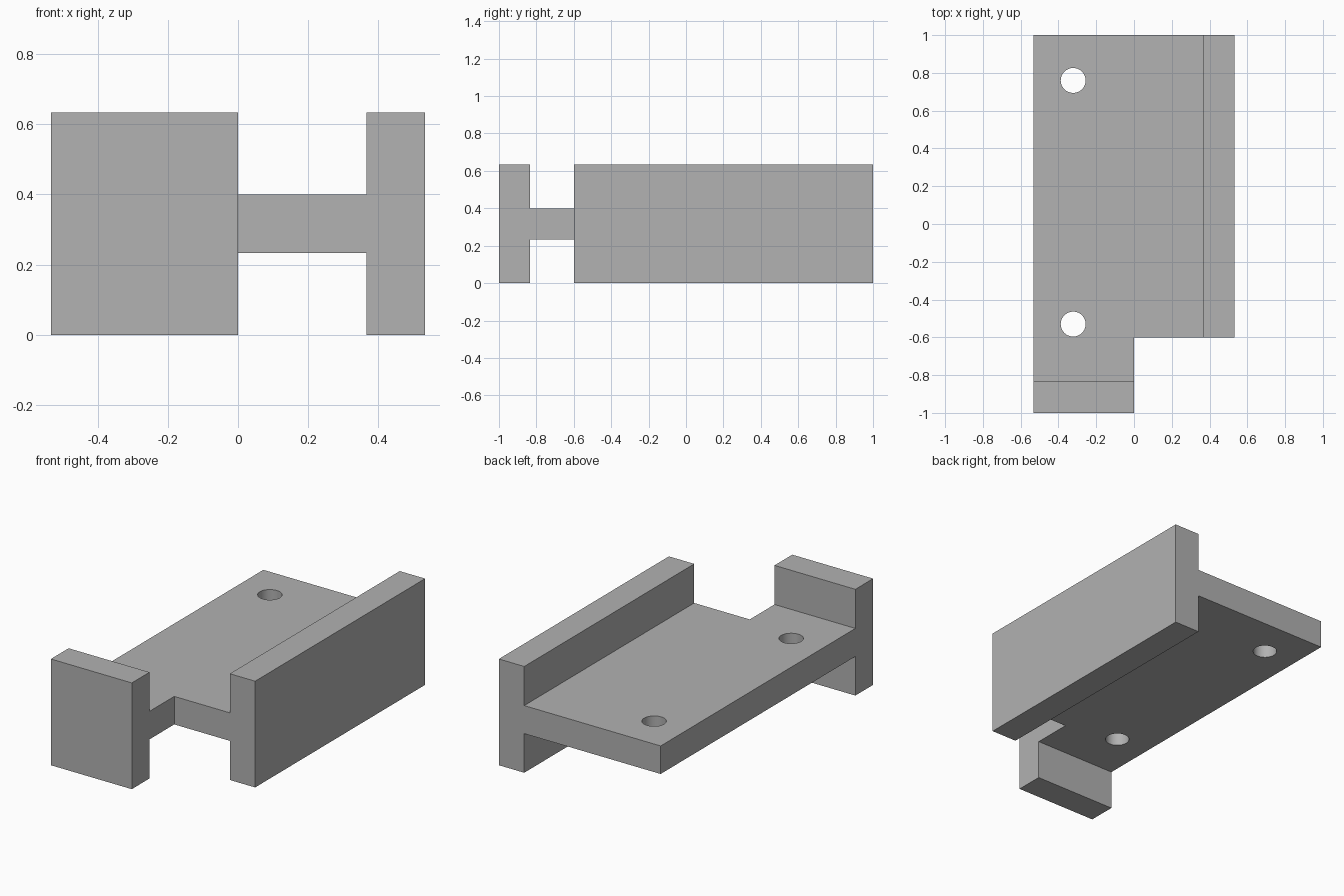
import bpy
import bmesh
import math

cube = bpy.data.objects.get("Cube")
if cube:
    bpy.data.objects.remove(cube, do_unlink=True)

grey = bpy.data.materials.new("plain_grey")
grey.use_nodes = True
COLOUR = (0.445, 0.445, 0.445, 1)
grey.diffuse_color = COLOUR
grey.node_tree.nodes["Principled BSDF"].inputs["Base Color"].default_value = COLOUR


def extrude(name, outline, z0, z1):
    """Upright prism from a counter-clockwise outline."""
    bm = bmesh.new()
    base = bm.faces.new([bm.verts.new((x, y, z0)) for x, y in outline])
    top = bmesh.ops.extrude_face_region(bm, geom=[base])["geom"]
    moved = [v for v in top if isinstance(v, bmesh.types.BMVert)]
    bmesh.ops.translate(bm, verts=moved, vec=(0, 0, z1 - z0))
    bmesh.ops.recalc_face_normals(bm, faces=bm.faces)
    mesh = bpy.data.meshes.new(name)
    bm.to_mesh(mesh)
    bm.free()
    mesh.materials.append(grey)
    obj = bpy.data.objects.new(name, mesh)
    bpy.context.collection.objects.link(obj)
    return obj


def rectangle(x0, x1, y0, y1):
    return [(x0, y0), (x1, y0), (x1, y1), (x0, y1)]


def combine(target, tool, operation):
    """Apply a boolean and discard the tool."""
    mod = target.modifiers.new(operation.lower(), "BOOLEAN")
    mod.operation = operation
    mod.solver = "EXACT"
    mod.object = tool
    bpy.context.view_layer.objects.active = target
    bpy.ops.object.modifier_apply(modifier=mod.name)
    bpy.data.objects.remove(tool, do_unlink=True)


W = 0.533        # half width
HEIGHT = 0.633
STEP = -0.6      # front edge of the long side wall
WALL = 0.167     # wall thickness

# Horizontal web with its notched front corner
web = [(-W, -1), (0, -1), (0, STEP), (W, STEP), (W, 1), (-W, 1)]
bracket = extrude("bracket_body", web, 0.233, 0.4)

# Two drilled mounting holes
for y in (-0.53, 0.76):
    ring = [(-0.322 + 0.066 * math.cos(a), y + 0.066 * math.sin(a))
            for a in (math.tau * i / 48 for i in range(48))]
    combine(bracket, extrude("hole_cutter", ring, 0.1, 0.5), "DIFFERENCE")

# Long side wall and short front wall
side_wall = extrude("side_wall", rectangle(W - WALL, W, STEP, 1), 0, HEIGHT)
front_wall = extrude("front_wall", rectangle(-W, 0, -1, WALL - 1), 0, HEIGHT)
for wall in (side_wall, front_wall):
    combine(bracket, wall, "UNION")

# Smooth hole walls, crisp edges elsewhere
bpy.ops.object.select_all(action="DESELECT")
bracket.select_set(True)
bpy.context.view_layer.objects.active = bracket
bpy.ops.object.shade_smooth_by_angle(angle=math.radians(30))
